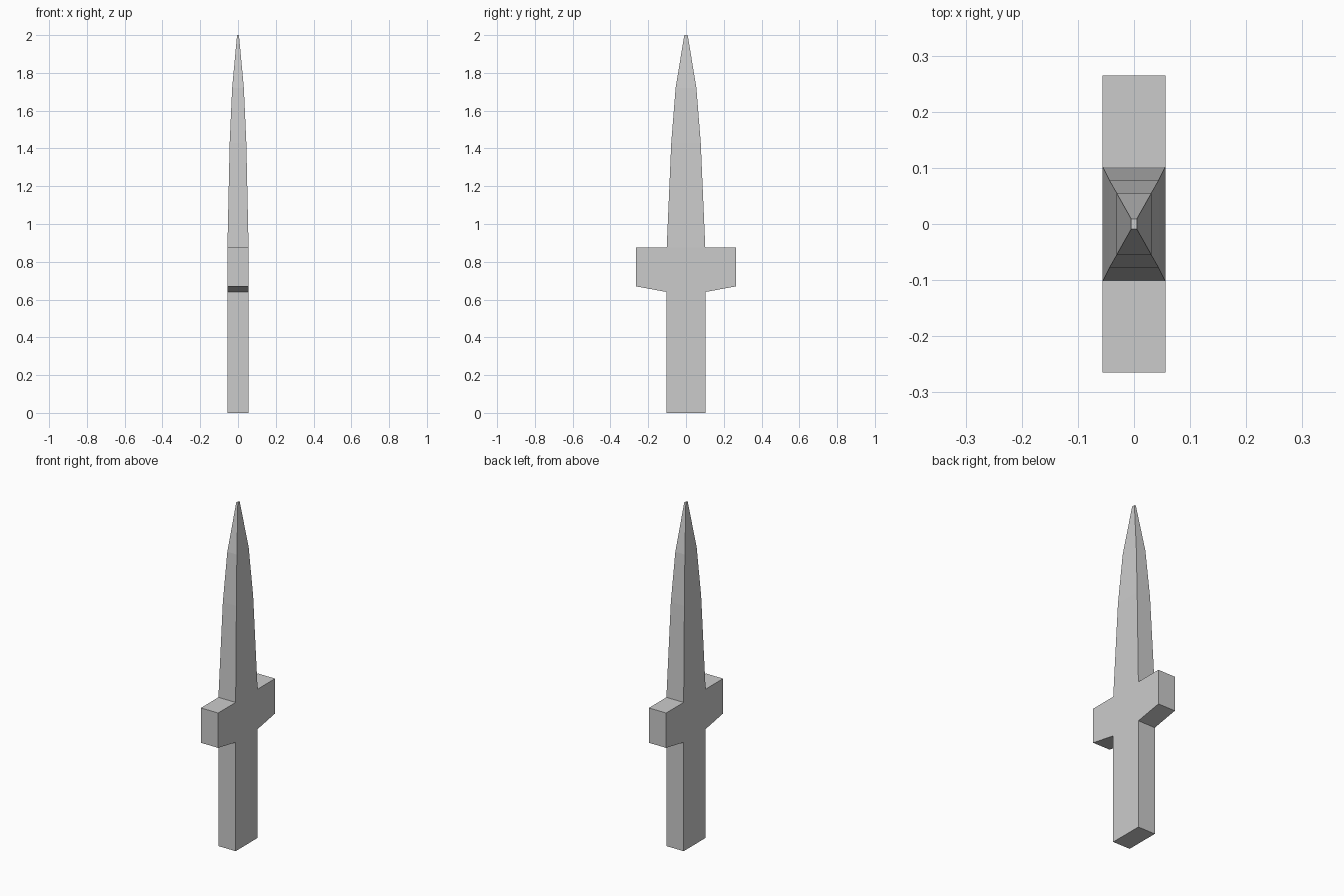
import bpy
import bmesh
from mathutils import Vector

cube = bpy.data.objects.get("Cube")
if cube:
    bpy.data.objects.remove(cube, do_unlink=True)

# Plain grey material
grey = bpy.data.materials.new("plain grey")
grey.use_nodes = True
colour = (0.6, 0.6, 0.6, 1)
grey.diffuse_color = colour
grey.node_tree.nodes["Principled BSDF"].inputs["Base Color"].default_value = colour

GUARD_BOTTOM, GUARD_TOP = 0.64, 0.875
GUARD_REACH, GUARD_RISE = 0.265, 0.03

# Cross-sections from pommel to tip: height, half thickness, half width
SECTIONS = [
    (0, 0.056, 0.102),
    (GUARD_BOTTOM, 0.056, 0.102),
    (GUARD_TOP, 0.056, 0.102),
    (1.43, 0.044, 0.078),
    (1.72, 0.031, 0.055),
    (2, 0.005, 0.009),
]

bm = bmesh.new()


def ring(z, hx, hy):
    corners = [(-1, -1), (1, -1), (1, 1), (-1, 1)]
    return [bm.verts.new((sx * hx, sy * hy, z)) for sx, sy in corners]


# Handle and blade as one loft of rectangles
rings = [ring(*section) for section in SECTIONS]
guard_faces = []
for low, high in zip(rings, rings[1:]):
    for i in range(4):
        j = (i + 1) % 4
        face = bm.faces.new((low[i], low[j], high[j], high[i]))
        if low is rings[1] and i in (0, 2):
            guard_faces.append(face)
bm.faces.new(list(reversed(rings[0])))
bm.faces.new(rings[-1])

# Guard arms pulled out of both narrow sides, with sloping undersides
for face in guard_faces:
    side = 1 if face.calc_center_median().y > 0 else -1
    result = bmesh.ops.extrude_discrete_faces(bm, faces=[face])
    for vert in result["faces"][0].verts:
        vert.co.y = side * GUARD_REACH
        if vert.co.z < (GUARD_BOTTOM + GUARD_TOP) / 2:
            vert.co.z += GUARD_RISE

bmesh.ops.recalc_face_normals(bm, faces=bm.faces)
mesh = bpy.data.meshes.new("dagger")
bm.to_mesh(mesh)
bm.free()
mesh.materials.append(grey)
dagger = bpy.data.objects.new("dagger", mesh)
bpy.context.collection.objects.link(dagger)
